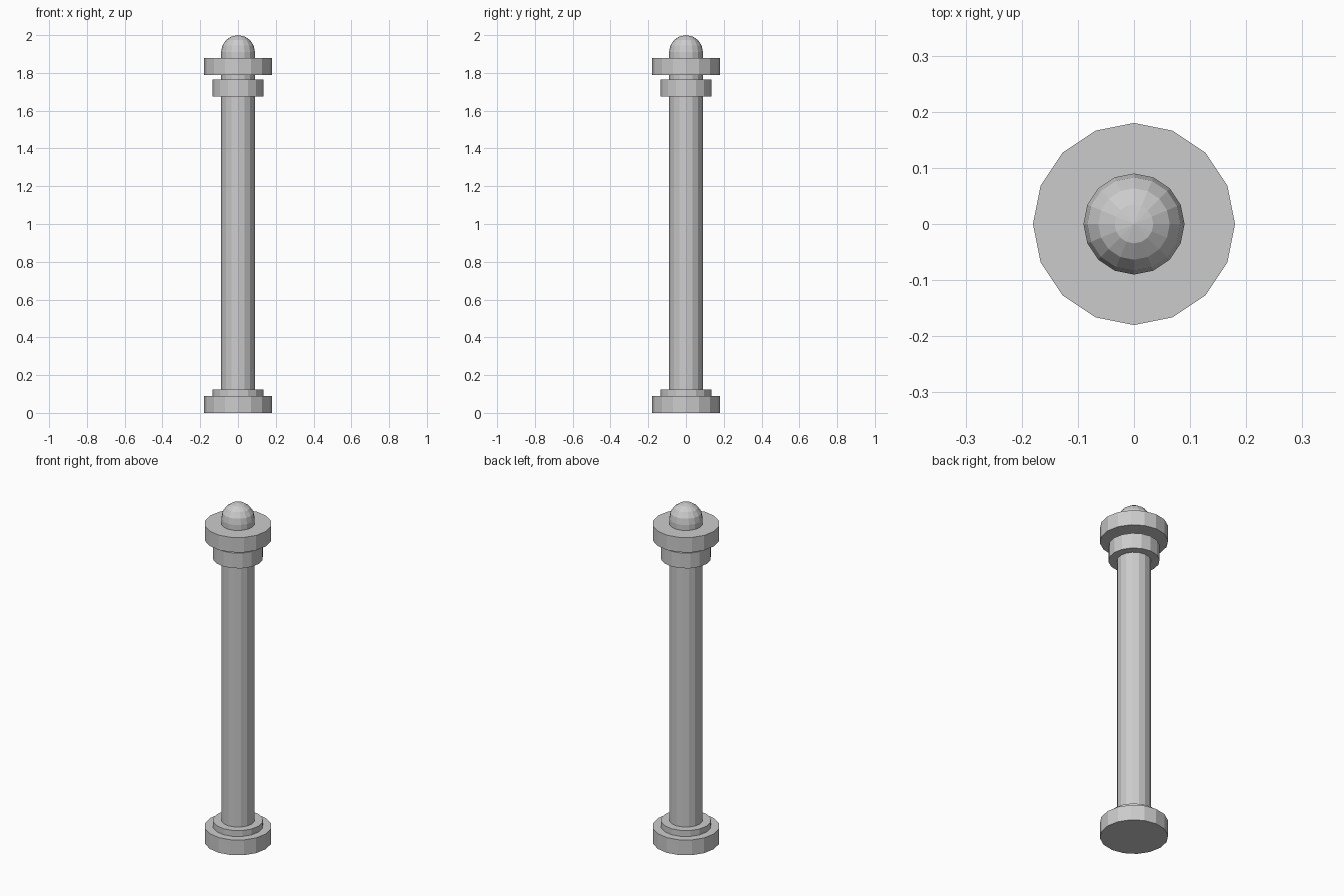
import bpy

if "Cube" in bpy.data.objects:
    bpy.data.objects.remove(bpy.data.objects["Cube"])

SIDES = 16
SHAFT_R = 0.09
DOME_Z = 1.91


def disc(name, radius, z0, z1):
    """Upright 16-sided cylinder between two heights."""
    bpy.ops.mesh.primitive_cylinder_add(
        vertices=SIDES, radius=radius, depth=z1 - z0,
        location=(0, 0, (z0 + z1) / 2))
    bpy.context.object.name = name


# Base plate and the stepped collar that sits in it
disc("base_plate", 0.18, 0.0, 0.09)
disc("lower_collar", 0.135, 0.035, 0.125)

# Post shaft running up to the dome
disc("shaft", SHAFT_R, 0.0, DOME_Z)

# Upper collar and cap plate, separated by a small gap
disc("upper_collar", 0.135, 1.675, 1.765)
disc("cap_plate", 0.18, 1.79, 1.878)

# Rounded finial
bpy.ops.mesh.primitive_uv_sphere_add(
    segments=SIDES, ring_count=8, radius=SHAFT_R, location=(0, 0, DOME_Z))
bpy.context.object.name = "dome_finial"
